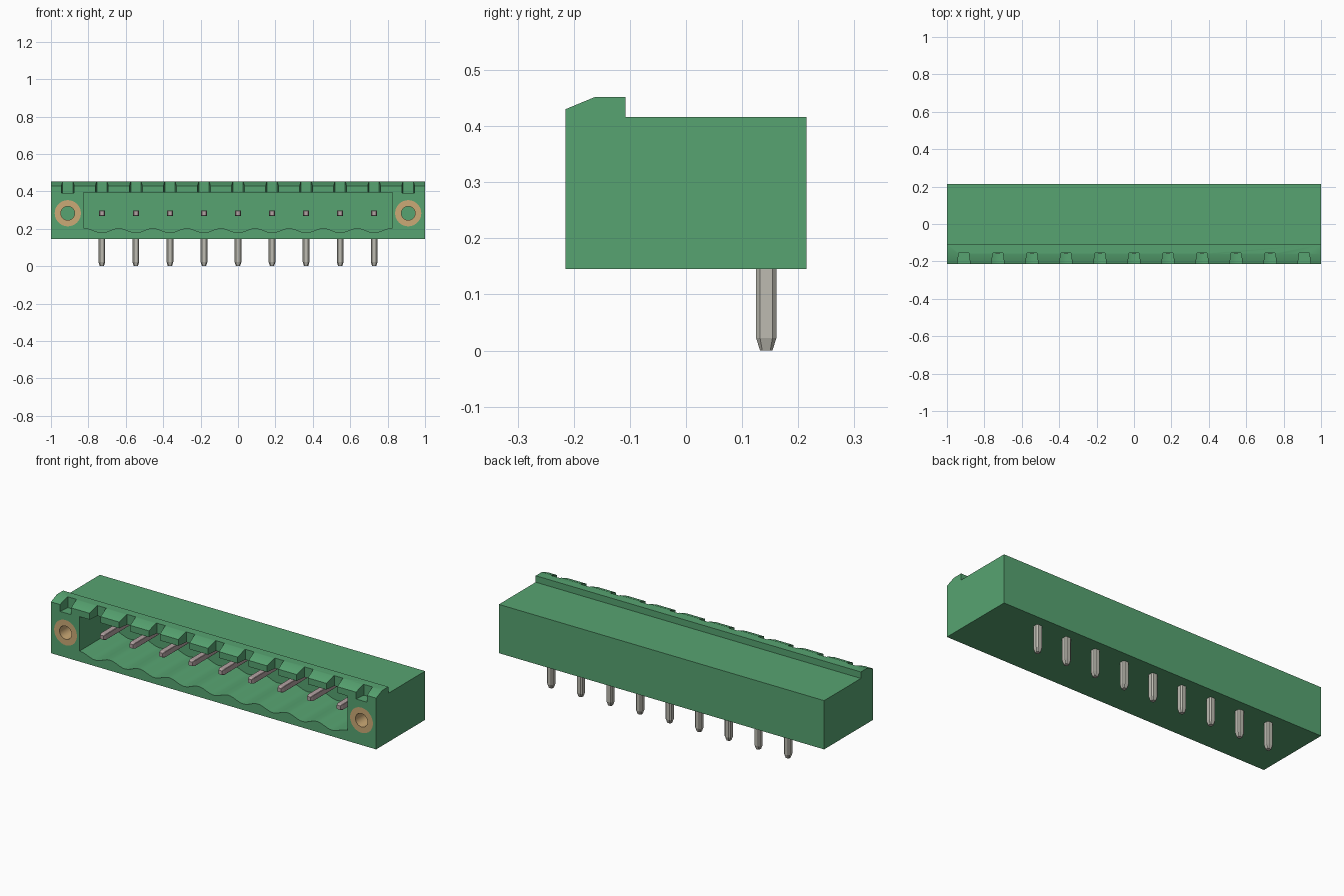
import bpy, bmesh, math
from mathutils import Vector, Matrix

if "Cube" in bpy.data.objects:
    bpy.data.objects.remove(bpy.data.objects["Cube"], do_unlink=True)

PITCH = 0.182
PINS = [i * PITCH for i in range(-4, 5)]
SLOTS = [i * PITCH for i in range(-5, 6)]
AXIS_Z = 0.283


def material(name, rgb):
    m = bpy.data.materials.new(name)
    m.use_nodes = True
    m.diffuse_color = (*rgb, 1)
    m.node_tree.nodes["Principled BSDF"].inputs["Base Color"].default_value = (*rgb, 1)
    return m


GREEN = material("green plastic", (0.095, 0.37, 0.165))
TIN = material("tin", (0.51, 0.50, 0.44))
CONTACT = material("rosy contact metal", (0.45, 0.36, 0.36))
BRASS = material("brass", (0.60, 0.40, 0.18))


def finish(name, bm, mat):
    bmesh.ops.recalc_face_normals(bm, faces=bm.faces)
    me = bpy.data.meshes.new(name)
    bm.to_mesh(me)
    bm.free()
    me.materials.append(mat)
    ob = bpy.data.objects.new(name, me)
    bpy.context.collection.objects.link(ob)
    return ob


def loft(bm, rings):
    """Skin a closed solid through matching rings of points."""
    loops = [[bm.verts.new(p) for p in ring] for ring in rings]
    n = len(loops[0])
    for a, b in zip(loops, loops[1:]):
        for i in range(n):
            j = (i + 1) % n
            bm.faces.new((a[i], a[j], b[j], b[i]))
    bm.faces.new(loops[0])
    bm.faces.new(loops[-1])


def chamfered_square(r, c):
    return [(r, c - r), (r, r - c), (r - c, r), (c - r, r),
            (-r, r - c), (-r, c - r), (c - r, -r), (r - c, -r)]


def cut(target, cutter):
    bpy.context.view_layer.objects.active = target
    mod = target.modifiers.new("cut", "BOOLEAN")
    mod.operation = "DIFFERENCE"
    mod.solver = "EXACT"
    mod.object = cutter
    bpy.ops.object.modifier_apply(modifier=mod.name)
    bpy.data.objects.remove(cutter, do_unlink=True)


def smooth(ob):
    bpy.ops.object.select_all(action="DESELECT")
    ob.select_set(True)
    bpy.context.view_layer.objects.active = ob
    bpy.ops.object.shade_smooth_by_angle(angle=math.radians(25))


# Housing: side profile with the raised front ridge
profile = [(-0.215, 0.145), (0.215, 0.145), (0.215, 0.416), (-0.108, 0.416),
           (-0.108, 0.452), (-0.162, 0.452), (-0.215, 0.43)]
bm = bmesh.new()
loft(bm, [[(x, y, z) for y, z in profile] for x in (-1, 1)])
housing = finish("housing", bm, GREEN)

# Socket cavity with a scalloped floor, one channel per pin
floor = [(-0.825, 0.203)]
steps = 9 * 12
for i in range(steps + 1):
    x = PITCH * 9 * (i / steps - 0.5)
    floor.append((x, 0.191 - 0.012 * math.cos(2 * math.pi * x / PITCH)))
floor += [(0.825, 0.203), (0.825, 0.395), (-0.825, 0.395)]
bm = bmesh.new()
loft(bm, [[(x, y, z) for x, z in floor] for y in (-0.3, 0.09)])
cut(housing, finish("cavity_cutter", bm, GREEN))

# Keying slots through the ridge
bm = bmesh.new()
for x in SLOTS:
    slot = [(x - 0.036, -0.23), (x + 0.036, -0.23), (x + 0.027, -0.155), (x - 0.027, -0.155)]
    loft(bm, [[(px, py, z) for px, py in slot] for z in (0.392, 0.5)])
cut(housing, finish("slot_cutter", bm, GREEN))

# Seats for the threaded inserts
bm = bmesh.new()
for x in (-0.91, 0.91):
    ring = [(x + 0.07 * math.cos(a), AXIS_Z + 0.07 * math.sin(a))
            for a in (2 * math.pi * i / 40 for i in range(40))]
    loft(bm, [[(px, y, pz) for px, pz in ring] for y in (-0.3, 0.05)])
cut(housing, finish("insert_cutter", bm, GREEN))
smooth(housing)

# Brass inserts: a tube section spun around its axis
for side, x in (("right", -0.91), ("left", 0.91)):
    bm = bmesh.new()
    section = [(0.037, -0.215), (0.07, -0.215), (0.07, 0.05), (0.037, 0.05)]
    verts = [bm.verts.new((x + r, y, AXIS_Z)) for r, y in section]
    edges = [bm.edges.new((verts[i], verts[(i + 1) % 4])) for i in range(4)]
    bmesh.ops.spin(bm, geom=verts + edges, cent=(x, 0, AXIS_Z), axis=(0, 1, 0),
                   angle=2 * math.pi, steps=40, use_merge=True)
    bmesh.ops.remove_doubles(bm, verts=bm.verts, dist=0.0001)
    smooth(finish("threaded_insert_" + side, bm, BRASS))

# Pins: a horizontal contact in the socket and a solder tail below
for n, x in enumerate(PINS, 1):
    bm = bmesh.new()
    rings = []
    for y, r in ((-0.157, 0.011), (-0.142, 0.016), (0.12, 0.016)):
        rings.append([(x + a, y, AXIS_Z + b) for a, b in chamfered_square(r, 0.002)])
    loft(bm, rings)
    finish(f"contact_pin_{n}", bm, CONTACT)

    bm = bmesh.new()
    rings = []
    for z, r, c in ((0, 0.011, 0.004), (0.022, 0.018, 0.007), (0.2, 0.018, 0.007)):
        rings.append([(x + a, 0.143 + b, z) for a, b in chamfered_square(r, c)])
    loft(bm, rings)
    finish(f"solder_tail_{n}", bm, TIN)
